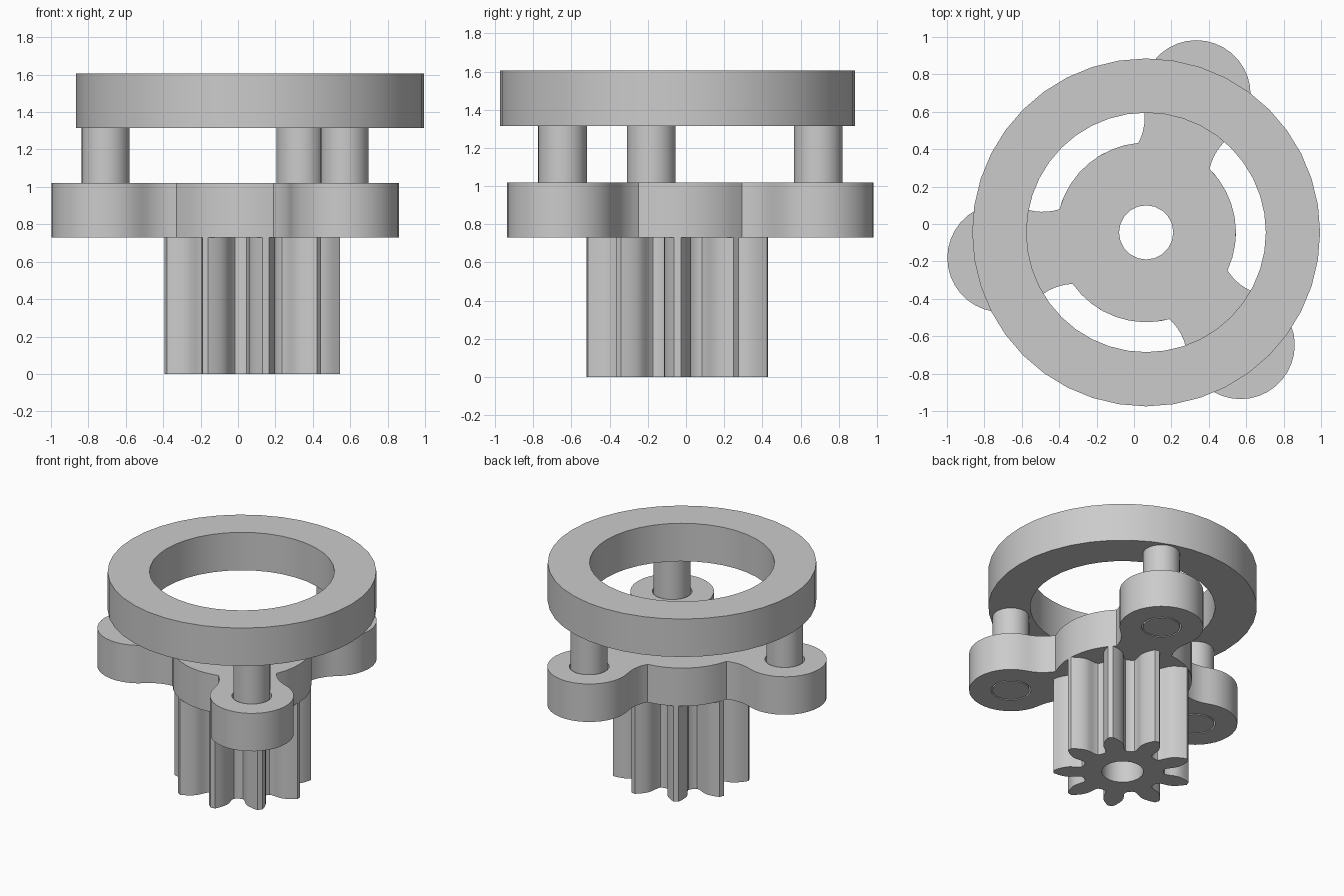
import bpy, bmesh
from math import sin, cos, radians

cube = bpy.data.objects.get("Cube")
if cube:
    bpy.data.objects.remove(cube, do_unlink=True)

AXIS = (0.065, -0.045)       # shared axis of gear, carrier and ring
PIN_ORBIT = 0.785
LOBE_ANGLES = (70, 190, 310)

grey = bpy.data.materials.new("machined grey")
grey.use_nodes = True
grey.diffuse_color = (0.6, 0.6, 0.6, 1)
grey.node_tree.nodes["Principled BSDF"].inputs["Base Color"].default_value = (0.6, 0.6, 0.6, 1)


def arc(cx, cy, r, start, end, n):
    """Points along an arc in degrees, end point left out."""
    angles = [radians(start + (end - start) * i / n) for i in range(n)]
    return [(cx + r * cos(a), cy + r * sin(a)) for a in angles]


def circle(r, n, cx=0, cy=0):
    return arc(cx, cy, r, 0, 360, n)


def turn(points, degrees):
    c, s = cos(radians(degrees)), sin(radians(degrees))
    return [(x * c - y * s, x * s + y * c) for x, y in points]


def prism(name, loops, bottom, top):
    """Extrude an outline, with any further loops as holes."""
    bm = bmesh.new()
    edges = []
    for loop in loops:
        verts = [bm.verts.new((x, y, bottom)) for x, y in loop]
        edges += [bm.edges.new((verts[i - 1], verts[i])) for i in range(len(verts))]
    bmesh.ops.triangle_fill(bm, use_beauty=True, edges=edges, normal=(0, 0, 1))
    lifted = bmesh.ops.extrude_face_region(bm, geom=bm.faces[:])["geom"]
    bmesh.ops.translate(bm, vec=(0, 0, top - bottom),
                        verts=[g for g in lifted if isinstance(g, bmesh.types.BMVert)])
    bmesh.ops.recalc_face_normals(bm, faces=bm.faces[:])
    mesh = bpy.data.meshes.new(name)
    bm.to_mesh(mesh)
    bm.free()
    mesh.materials.append(grey)
    obj = bpy.data.objects.new(name, mesh)
    obj.location = (*AXIS, 0)
    bpy.context.collection.objects.link(obj)
    bpy.ops.object.select_all(action='DESELECT')
    obj.select_set(True)
    bpy.context.view_layer.objects.active = obj
    bpy.ops.object.shade_smooth_by_angle(angle=radians(30))
    return obj


# Nine-tooth pinion: half of a tooth as (radius, half angle), mirrored
flank = [(0.284, 17), (0.29, 13.8), (0.31, 12.1), (0.34, 11.4), (0.37, 10.9),
         (0.395, 9.8), (0.42, 7.9), (0.45, 5.2), (0.48, 2.1)]
tooth = [(r, -a) for r, a in flank] + [(r, a) for r, a in reversed(flank)]
outline = [(r * cos(radians(a + 40 * k)), r * sin(radians(a + 40 * k)))
           for k in range(9) for r, a in tooth]
prism("pinion_gear", [outline, circle(0.145, 20)], 0, 0.73)

# Carrier: round hub with three filleted lobes, bored for the pins
lobe = (arc(0.475, -0.49, 0.29, 98, 57.7, 6)
        + arc(PIN_ORBIT, 0, 0.29, -122.3, 122.3, 24)
        + arc(0.475, 0.49, 0.29, -57.7, -98, 6)
        + arc(0, 0, 0.48, 25, 95, 8))
outline = [p for a in LOBE_ANGLES for p in turn(lobe, a)]
bores = [turn(circle(0.138, 24, PIN_ORBIT), a) for a in LOBE_ANGLES]
prism("carrier_plate", [outline, circle(0.145, 20)] + bores, 0.73, 1.02)

# Pins joining carrier and ring
for i, a in enumerate(LOBE_ANGLES):
    prism(f"pin_{i + 1}", [turn(circle(0.128, 24, PIN_ORBIT), a)], 0.73, 1.33)

# Top ring
prism("top_ring", [circle(0.93, 40), circle(0.64, 40)], 1.315, 1.605)
